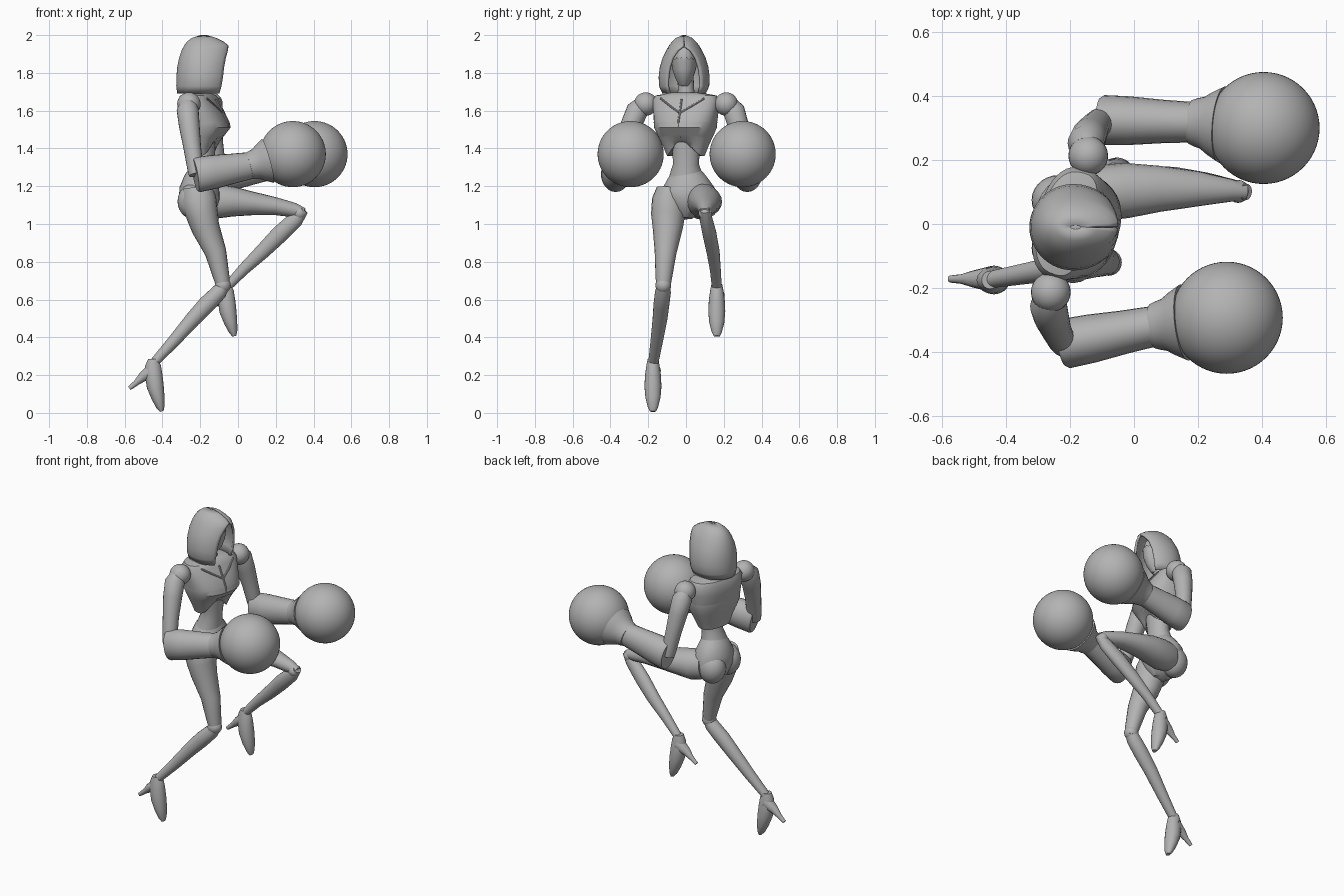
import bpy, bmesh, math
from mathutils import Vector

cube = bpy.data.objects.get("Cube")
if cube:
    bpy.data.objects.remove(cube, do_unlink=True)

grey = bpy.data.materials.new("plain_grey")
grey.use_nodes = True
COLOUR = (0.45, 0.45, 0.45, 1)
grey.diffuse_color = COLOUR
grey.node_tree.nodes["Principled BSDF"].inputs["Base Color"].default_value = COLOUR


def finish(name, bm, angle=38):
    bmesh.ops.recalc_face_normals(bm, faces=bm.faces)
    mesh = bpy.data.meshes.new(name)
    bm.to_mesh(mesh)
    bm.free()
    mesh.materials.append(grey)
    ob = bpy.data.objects.new(name, mesh)
    bpy.context.collection.objects.link(ob)
    bpy.ops.object.select_all(action='DESELECT')
    ob.select_set(True)
    bpy.context.view_layer.objects.active = ob
    bpy.ops.object.shade_smooth_by_angle(angle=math.radians(angle))
    return ob


def skin(name, rows, closed=True, caps=True):
    """Bridge rows of points into one surface."""
    bm = bmesh.new()
    rings = [[bm.verts.new(p) for p in row] for row in rows]
    n = len(rings[0])
    for a, b in zip(rings, rings[1:]):
        for i in range(n if closed else n - 1):
            j = (i + 1) % n
            bm.faces.new((a[i], a[j], b[j], b[i]))
    if caps:
        bm.faces.new(rings[0])
        bm.faces.new(rings[-1])
    return finish(name, bm)


def limb(name, sections, sides=20, square_start=False):
    """Tube of oval sections (x, y, z, in-plane radius, sideways radius)."""
    pts = [Vector(s[:3]) for s in sections]
    rows = []
    for i, s in enumerate(sections):
        tangent = (pts[min(i + 1, len(pts) - 1)] - pts[max(i - 1, 0)]).normalized()
        side = Vector((0, 1, 0))
        side = (side - tangent * side.dot(tangent)).normalized()
        up = tangent.cross(side)
        rows.append([pts[i] + up * s[3] * math.cos(a) + side * s[4] * math.sin(a)
                     for a in (2 * math.pi * k / sides for k in range(sides))])
    return skin(name, rows)


def ball(name, centre, size, segments=40):
    bm = bmesh.new()
    bmesh.ops.create_uvsphere(bm, u_segments=segments, v_segments=segments // 2, radius=1)
    for v in bm.verts:
        v.co = Vector(c * (s if not isinstance(size, float) else size)
                      for c, s in zip(v.co, size if not isinstance(size, float) else (1, 1, 1)))
        v.co += Vector(centre)
    return finish(name, bm)


# Twisted chest: the shoulders are turned a little to one side
YAW = math.radians(-15.6)


def turned(u, v, z):
    return (-0.2 + u * math.cos(YAW) - v * math.sin(YAW),
            u * math.sin(YAW) + v * math.cos(YAW), z)


def chest_ring(z, back, front, width, lift=0.0, grow=0.0, n=40):
    row = []
    for k in range(n):
        a = 2 * math.pi * k / n
        c, s = math.cos(a), math.sin(a)
        depth = (front if c > 0 else -back) + grow
        u = depth * math.copysign(abs(c) ** 0.8, c)
        v = (width + grow) * math.copysign(abs(s) ** 0.8, s)
        row.append(turned(u, v, z + lift * max(c, 0) ** 4))
    return row


CHEST = [(1.36, -.055, .075, .1, .07), (1.41, -.065, .095, .12, .04),
         (1.46, -.08, .12, .143, .01), (1.51, -.09, .15, .16, 0),
         (1.54, -.095, .148, .167, 0), (1.6, -.105, .115, .175, 0),
         (1.655, -.105, .085, .18, 0), (1.68, -.095, .07, .165, 0),
         (1.695, -.06, .045, .08, 0)]
skin("chest_vest", [chest_ring(*r) for r in CHEST])
skin("underbust_band", [chest_ring(*r, grow=g) for r, g in
                        zip(CHEST[2:5], (.001, .005, .001))], caps=False)

# Raised front seam and collar lines
for name, line in {
        "front_seam": [(.103, 0, 1.46), (.152, 0, 1.515), (.148, 0, 1.545), (.117, 0, 1.6), (.086, 0, 1.66)],
        "left_collar": [(.12, .005, 1.59), (.1, .06, 1.625), (.07, .12, 1.665)],
        "right_collar": [(.12, -.005, 1.59), (.1, -.06, 1.625), (.07, -.12, 1.665)]}.items():
    limb(name, [(*turned(*p), .005, .005) for p in line], 8)

# Waist and hips
limb("waist", [(-.18, 0, 1.45, .06, .085), (-.18, 0, 1.38, .058, .073),
               (-.187, 0, 1.32, .06, .068), (-.2, 0, 1.25, .075, .09)], 28)
limb("hips", [(-.19, 0, 1.29, .06, .07), (-.2, .003, 1.25, .082, .1),
              (-.205, .01, 1.19, .105, .138), (-.205, .01, 1.13, .108, .135),
              (-.2, 0, 1.07, .085, .08), (-.195, 0, 1.03, .04, .035)], 28)
for side, s in (("left", 1), ("right", -1)):
    ball(side + "_buttock", (-.235, .075 * s, 1.12), (.085, .078, .095), 28)

# Neck, face and jagged lower mask
limb("neck", [(-.2, 0, 1.66, .05, .05), (-.2, 0, 1.72, .042, .042), (-.195, -.005, 1.8, .045, .045)])
FACE = [(1.73, .025, .02), (1.77, .06, .04), (1.82, .078, .057),
        (1.87, .084, .064), (1.92, .075, .056), (1.96, .04, .03)]


def face_ring(z, depth, width, grow=0.0, zigzag=0.0, n=32):
    return [(-.18 + (depth + grow) * math.cos(a), -.01 + (width + grow) * math.sin(a),
             z + zigzag * (k % 2))
            for k, a in ((k, 2 * math.pi * k / n) for k in range(n))]


skin("head", [face_ring(*r) for r in FACE])
skin("lower_mask", [face_ring(*r, grow=.006, zigzag=.014 * (i == 3))
                    for i, r in enumerate(FACE[:4])], caps=False)

# Hood: horizontal slices left open at the face, closing at a pointed arch
# height, back x, front x, half width, opening half angle
HOOD = [(1.69, -.322, -.06, .115, 45), (1.73, -.327, -.05, .133, 43),
        (1.78, -.326, -.043, .135, 41), (1.83, -.322, -.04, .129, 39),
        (1.88, -.312, -.038, .114, 34), (1.92, -.298, -.042, .094, 22),
        (1.945, -.285, -.05, .08, 2), (1.965, -.27, -.075, .064, 1),
        (1.985, -.245, -.115, .043, 1), (2.0, -.2, -.165, .008, 1)]
rows = []
for z, back, front, width, opening in HOOD:
    mid = -.19 if z < 1.97 else (back + front) / 2
    row = []
    for k in range(37):
        a = math.radians(opening + (360 - 2 * opening) * k / 36)
        reach = front - mid if math.cos(a) > 0 else mid - back
        row.append((mid + reach * math.cos(a), -.01 + width * math.sin(a), z))
    rows.append(row)
hood = skin("hood", rows, closed=False, caps=False)
thick = hood.modifiers.new("cloth_thickness", 'SOLIDIFY')
thick.thickness = .014
thick.offset = -1
ball("hood_crown", (-.185, -.01, 1.965), (.07, .045, .032), 24)

# Arms, each ending in a big round glove
ARMS = {"right": ((-.26, -.213, 1.635), (-.22, -.375, 1.26), (.07, -.318, 1.31), (.29, -.293, 1.37)),
        "left": ((-.143, .213, 1.635), (-.1, .325, 1.26), (.19, .318, 1.31), (.405, .3, 1.37))}
for side, joints in ARMS.items():
    shoulder, elbow, wrist, fist = map(Vector, joints)
    out = Vector((-.01, math.copysign(.03, shoulder.y), 0))
    ball(side + "_shoulder", shoulder, .062, 28)
    limb(side + "_upper_arm",
         [(*(shoulder.lerp(elbow, t) + out * w), r, r) for t, w, r in
          ((.0, .7, .042), (.08, 1, .058), (.3, 1, .055), (.6, .7, .047), (.9, .2, .043), (1, 0, .04))])
    limb(side + "_forearm",
         [(*elbow.lerp(wrist, t), a, b) for t, a, b in
          ((-.02, .088, .07), (.02, .093, .078), (.3, .09, .076), (.65, .08, .068), (1, .071, .063))], 24)
    limb(side + "_cuff",
         [(*wrist.lerp(fist, t), r, r) for t, r in
          ((-.05, .07), (.02, .076), (.12, .082), (.24, .1), (.4, .12))], 28)
    ball(side + "_glove", fist, .175, 56)

# Standing leg
limb("right_thigh", [(-.215, -.085, 1.19, .08, .07), (-.21, -.09, 1.13, .095, .09),
                     (-.19, -.095, 1.05, .085, .09), (-.172, -.097, .98, .075, .08),
                     (-.118, -.108, .85, .057, .058), (-.086, -.118, .71, .042, .043),
                     (-.076, -.12, .65, .032, .034)])
limb("right_shin", [(-.065, -.118, .69, .03, .032), (-.1, -.122, .64, .042, .042),
                    (-.165, -.13, .575, .046, .042), (-.24, -.138, .495, .041, .039),
                    (-.34, -.155, .38, .033, .033), (-.445, -.173, .265, .024, .027)])
ball("right_knee", (-.08, -.12, .675), .042, 20)

# Raised leg
limb("left_thigh", [(-.19, .085, 1.13, .085, .075), (-.12, .095, 1.12, .093, .088),
                    (-.02, .105, 1.118, .078, .086), (.08, .11, 1.108, .062, .072),
                    (.2, .11, 1.094, .047, .055), (.3, .105, 1.073, .038, .036),
                    (.35, .1, 1.06, .024, .026)])
limb("left_shin", [(.35, .1, 1.075, .025, .026), (.305, .106, 1.025, .042, .034),
                   (.22, .125, .945, .046, .037), (.13, .143, .855, .04, .035),
                   (.03, .155, .76, .031, .029), (-.055, .163, .67, .024, .026)])
ball("left_knee", (.325, .102, 1.057), .036, 20)

# High heeled shoes
for side, (x, y, z) in (("right", (-.45, -.175, 0)), ("left", (-.065, .163, .398))):
    limb(side + "_shoe", [(x + dx, y, z + dz, a, b) for dx, dz, a, b in
                          ((.0, .285, .026, .028), (.0, .25, .042, .035), (.004, .2, .046, .042),
                           (.012, .14, .045, .045), (.027, .08, .035, .04),
                           (.04, .03, .022, .027), (.046, .008, .01, .016))])
    limb(side + "_heel", [(x + dx, y + .003, z + dz, r, r) for dx, dz, r in
                          ((-.0, .225, .04), (-.055, .19, .026), (-.09, .158, .015), (-.125, .13, .011))], 12)
